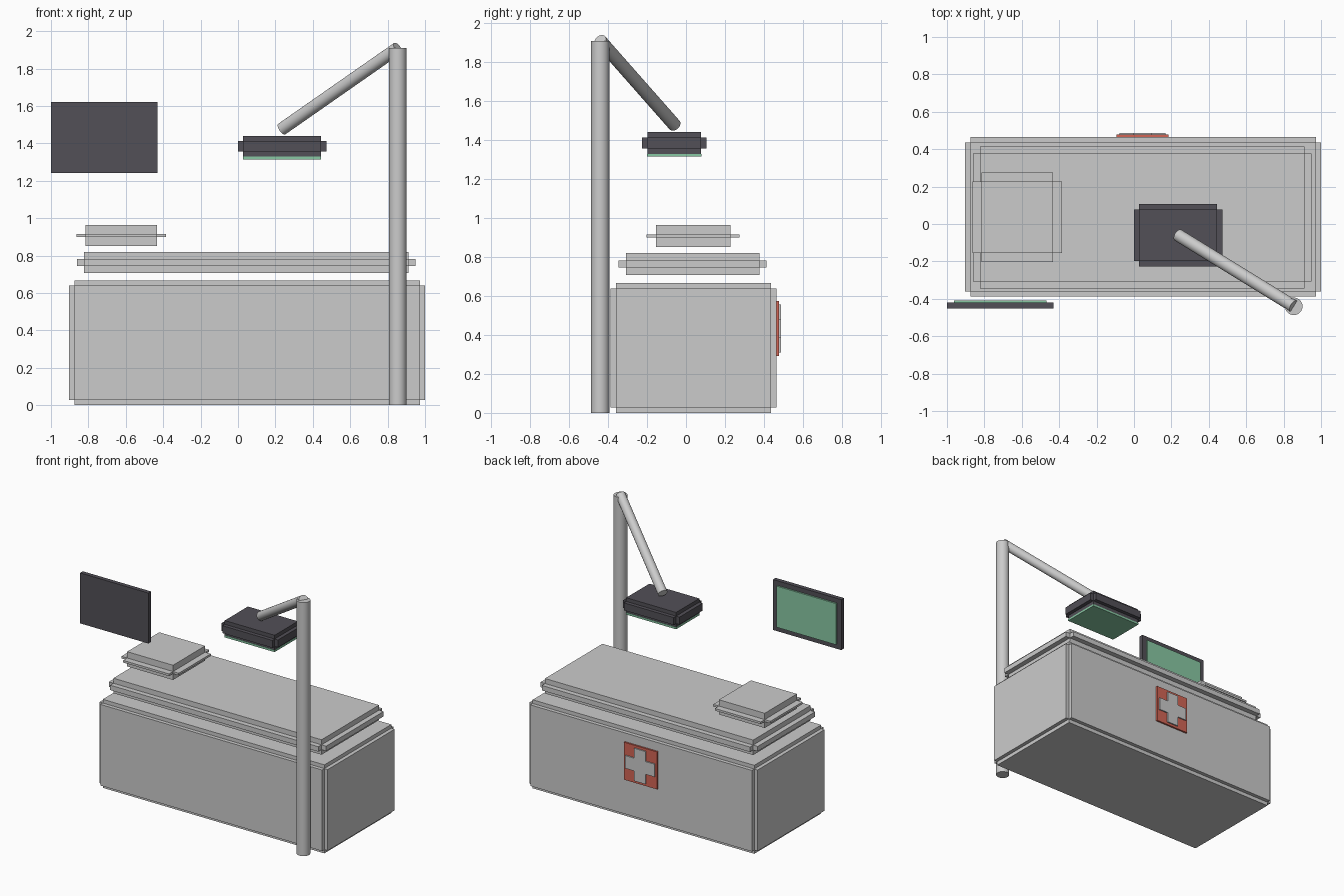
import bpy, bmesh
from mathutils import Vector, Matrix

if "Cube" in bpy.data.objects:
    bpy.data.objects.remove(bpy.data.objects["Cube"])


def material(name, rgb):
    m = bpy.data.materials.new(name)
    m.diffuse_color = (*rgb, 1)
    m.use_nodes = True
    m.node_tree.nodes["Principled BSDF"].inputs["Base Color"].default_value = m.diffuse_color
    return m


DARK = material("dark_casing", (0.085, 0.08, 0.095))
GREEN = material("green_glow", (0.25, 0.58, 0.37))
RED = material("red_panel", (0.65, 0.13, 0.09))


def finish(name, bm, mat):
    bmesh.ops.recalc_face_normals(bm, faces=bm.faces)
    me = bpy.data.meshes.new(name)
    bm.to_mesh(me)
    bm.free()
    ob = bpy.data.objects.new(name, me)
    bpy.context.collection.objects.link(ob)
    if mat:
        me.materials.append(mat)
    return ob


def box(name, x, y, z, step=(0, 0, 0), mat=None):
    """Box with outer bounds x, y, z; faces are pushed out of a core by step."""
    bm = bmesh.new()
    lo, hi = (Vector(v) for v in zip(x, y, z))
    step = Vector(step)
    size = hi - lo - 2 * step
    bmesh.ops.create_cube(bm, size=1, matrix=Matrix.Translation((lo + hi) / 2) @ Matrix.Diagonal((*size, 1)))
    bm.normal_update()
    push = lambda f: Vector(n * s for n, s in zip(f.normal, step))
    faces = [f for f in bm.faces if push(f).length > 1e-6]
    if faces:
        moves = [push(f) for f in faces]
        new = bmesh.ops.extrude_discrete_faces(bm, faces=faces)["faces"]
        for f, d in zip(new, moves):
            bmesh.ops.translate(bm, verts=f.verts, vec=d)
    return finish(name, bm, mat)


def rod(name, a, b, r):
    a, b = Vector(a), Vector(b)
    bm = bmesh.new()
    rot = (b - a).to_track_quat("Z", "Y").to_matrix().to_4x4()
    bmesh.ops.create_cone(bm, cap_ends=True, segments=24, radius1=r, radius2=r,
                          depth=(b - a).length, matrix=Matrix.Translation((a + b) / 2) @ rot)
    ob = finish(name, bm, None)
    bpy.ops.object.select_all(action="DESELECT")
    ob.select_set(True)
    bpy.context.view_layer.objects.active = ob
    bpy.ops.object.shade_smooth_by_angle()


# Bed: stepped base, mattress and pillow
box("bed_base", (-0.903, 1.0), (-0.388, 0.465), (0, 0.667), (0.028,) * 3)
box("mattress", (-0.861, 0.95), (-0.346, 0.414), (0.707, 0.82), (0.038,) * 3)
box("pillow", (-0.863, -0.386), (-0.202, 0.275), (0.852, 0.963), (0.0475,) * 3)

# Medical cross sign on the back side
box("sign_panel", (-0.094, 0.184), (0.465, 0.478), (0.292, 0.574), mat=RED)
box("sign_cross", (-0.078, 0.168), (0.472, 0.487), (0.31, 0.556), (0.075, 0, 0.075))

# Pole and slanted arm
rod("pole", (0.854, -0.44, 0), (0.854, -0.44, 1.909), 0.047)
rod("arm", (0.854, -0.44, 1.909), (0.235, -0.059, 1.477), 0.034)

# Scanner head with glowing plate underneath
box("scanner_head", (0, 0.472), (-0.226, 0.106), (1.328, 1.44), (0.028,) * 3, DARK)
box("scanner_plate", (0.027, 0.445), (-0.2, 0.08), (1.314, 1.329), mat=GREEN)

# Floating monitor, screen facing the bed
box("monitor", (-1.0, -0.431), (-0.452, -0.42), (1.241, 1.621), mat=DARK)
box("monitor_screen", (-0.963, -0.468), (-0.425, -0.408), (1.276, 1.586), mat=GREEN)
